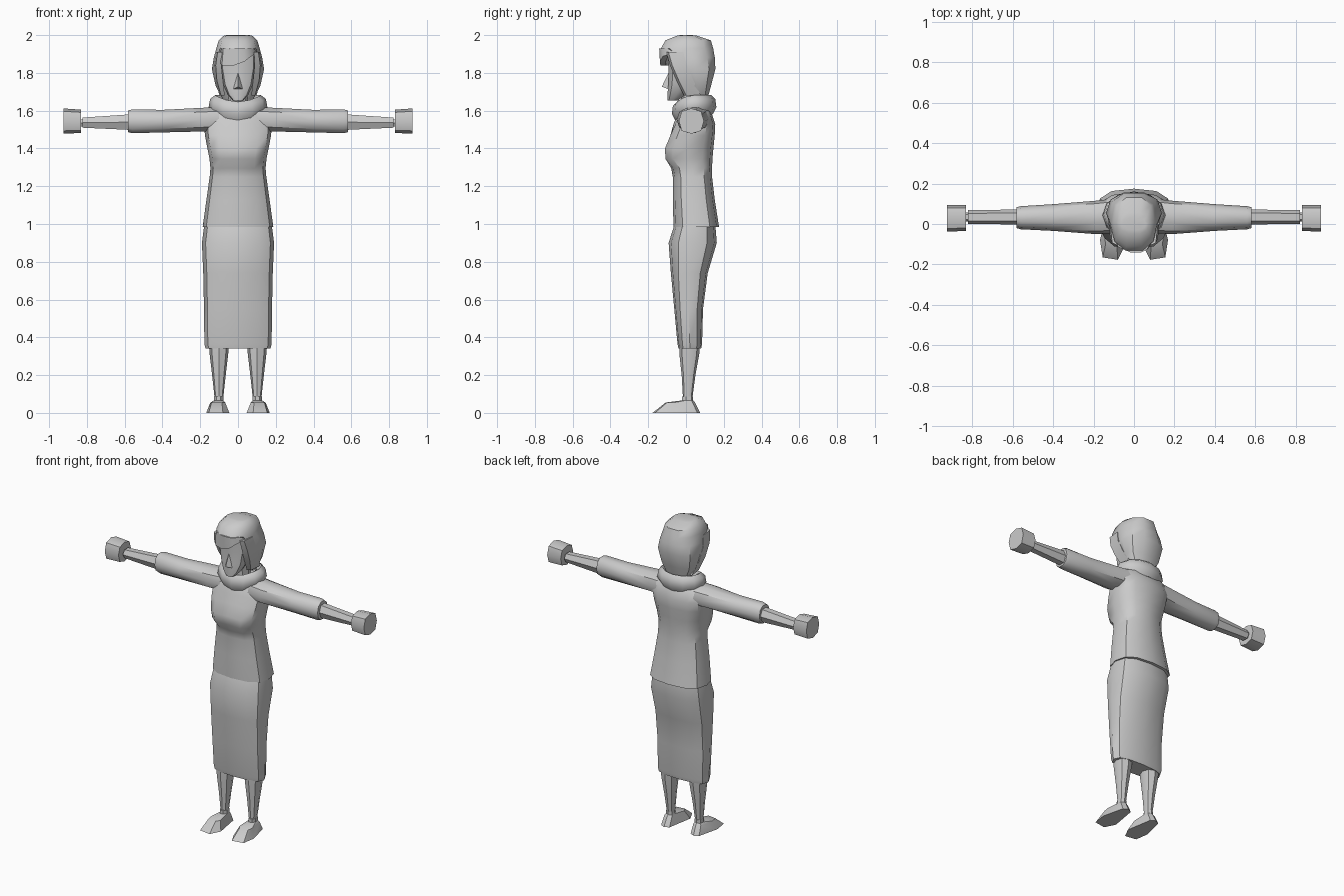
import bpy, bmesh, math

grey = bpy.data.materials.new("plain grey")
grey.diffuse_color = (0.6, 0.6, 0.6, 1)


def finish(name, bm, angle=40):
    bmesh.ops.recalc_face_normals(bm, faces=bm.faces)
    me = bpy.data.meshes.new(name)
    bm.to_mesh(me)
    bm.free()
    me.materials.append(grey)
    ob = bpy.data.objects.new(name, me)
    bpy.context.collection.objects.link(ob)
    bpy.ops.object.select_all(action='DESELECT')
    ob.select_set(True)
    bpy.context.view_layer.objects.active = ob
    if angle:
        bpy.ops.object.shade_smooth_by_angle(angle=math.radians(angle))
    return ob


def skin(bm, rings, closed=False):
    """Bridge rings of points with quads; cap the ends unless closed."""
    vs = [[bm.verts.new(p) for p in r] for r in rings]
    n = len(vs[0])
    for i in range(len(vs) - (0 if closed else 1)):
        a, b = vs[i], vs[(i + 1) % len(vs)]
        for k in range(n):
            bm.faces.new((a[k], a[(k + 1) % n], b[(k + 1) % n], b[k]))
    if not closed:
        bm.faces.new(vs[0])
        bm.faces.new(vs[-1])


def oval(u0, u1, v0, v1, n, e):
    """Rounded-box cross-section; e below 1 is boxier."""
    out = []
    for k in range(n):
        t = 2 * math.pi * k / n
        c, s = math.cos(t), math.sin(t)
        out.append(((u0 + u1) / 2 + (u1 - u0) / 2 * math.copysign(abs(c) ** e, c),
                    (v0 + v1) / 2 + (v1 - v0) / 2 * math.copysign(abs(s) ** e, s)))
    return out


def loft_z(name, rings, n=12, e=0.8, x=0, tweak=None, angle=40):
    """Rings are (z, half width, front y, back y)."""
    bm = bmesh.new()
    skin(bm, [[(u, v, z) for u, v in oval(x - w, x + w, y0, y1, n, e)] for z, w, y0, y1 in rings])
    if tweak:
        for v in bm.verts:
            tweak(v.co)
    return finish(name, bm, angle)


def loft_x(name, rings, side, n=8, e=0.9, angle=40):
    """Rings are (x, front y, back y, low z, high z)."""
    bm = bmesh.new()
    skin(bm, [[(side * x, u, v) for u, v in oval(y0, y1, z0, z1, n, e)] for x, y0, y1, z0, z1 in rings])
    return finish(name, bm, angle)


# Skirt
loft_z("skirt", [(0.34, 0.172, -0.04, 0.08), (0.365, 0.178, -0.045, 0.085), (0.55, 0.18, -0.062, 0.09),
                 (0.74, 0.184, -0.08, 0.115), (0.90, 0.191, -0.092, 0.163), (1.0, 0.178, -0.06, 0.155)], e=0.75)


# Jacket, with a shallow valley down the middle of the chest
def chest_valley(co):
    if 1.32 < co.z < 1.5 and abs(co.x) < 0.01 and co.y < 0:
        co.y += 0.018


loft_z("jacket", [(0.985, 0.187, -0.066, 0.175), (1.13, 0.167, -0.07, 0.152), (1.25, 0.15, -0.07, 0.138),
                  (1.295, 0.146, -0.078, 0.138), (1.345, 0.151, -0.122, 0.14), (1.40, 0.162, -0.125, 0.145),
                  (1.47, 0.175, -0.095, 0.152), (1.53, 0.18, -0.066, 0.155), (1.59, 0.172, -0.04, 0.135),
                  (1.625, 0.12, -0.02, 0.11)], e=0.75, tweak=chest_valley)

# Cowl collar: a loop that sags at the front
bm = bmesh.new()
rings = []
for k in range(12):
    a = 2 * math.pi * k / 12
    c, s = math.cos(a), math.sin(a)
    drop = 0.035 * max(0, -s) ** 2
    rings.append([(c * r * 1.32, 0.043 + s * r, z - drop) for r, z in
                  ((0.068, 1.66), (0.092, 1.682), (0.112, 1.662), (0.118, 1.618), (0.098, 1.58), (0.06, 1.58))])
skin(bm, rings, closed=True)
finish("collar", bm, 50)

# Neck
loft_z("neck", [(1.55, 0.055, -0.02, 0.1), (1.74, 0.05, -0.03, 0.08)], n=8, e=1)

# Face
loft_z("face", [(1.655, 0.028, -0.1, -0.04), (1.685, 0.055, -0.1, 0.0), (1.74, 0.08, -0.096, 0.04),
                (1.82, 0.095, -0.095, 0.06), (1.90, 0.098, -0.1, 0.06)], n=10, e=0.75)

# Nose
bm = bmesh.new()
p = [bm.verts.new(c) for c in ((0, -0.088, 1.81), (0, -0.128, 1.727), (-0.03, -0.088, 1.712), (0.03, -0.088, 1.712))]
for f in ((0, 1, 2), (0, 3, 1), (1, 3, 2), (0, 2, 3)):
    bm.faces.new([p[i] for i in f])
finish("nose", bm, 0)

# Hair, its front edge sloping back towards the nape
loft_z("hair", [(1.66, 0.08, 0.02, 0.115), (1.73, 0.118, -0.01, 0.135), (1.82, 0.138, -0.05, 0.16),
                (1.88, 0.128, -0.09, 0.158), (1.93, 0.115, -0.138, 0.15), (1.972, 0.102, -0.115, 0.137),
                (1.997, 0.075, -0.05, 0.06), (2.0, 0.06, -0.03, 0.03)], n=10, e=0.85)

# Side locks framing the face
for s, label in ((1, "left"), (-1, "right")):
    bm = bmesh.new()
    skin(bm, [[(s * x, y, z) for x, y in ((xi, yf), (xo, yf + 0.012), (xo + 0.008, yf + 0.09), (xi, yf + 0.09))]
              for z, xi, xo, yf in ((1.68, 0.07, 0.09, -0.01), (1.76, 0.08, 0.112, -0.05),
                                    (1.84, 0.088, 0.118, -0.085), (1.91, 0.085, 0.108, -0.105))])
    finish(label + "_hair_lock", bm)

# Fringe swept across the forehead
bm = bmesh.new()
edge = [(-0.1, 1.86, -0.07), (-0.085, 1.838, -0.11), (-0.02, 1.84, -0.136), (0.035, 1.86, -0.138),
        (0.07, 1.888, -0.122), (0.1, 1.905, -0.075)]
skin(bm, [[(x, y, z), (x * 0.92, y - 0.004, 1.93), (x * 0.92, y + 0.05, 1.93), (x, y + 0.03, z)]
          for x, z, y in edge])
finish("fringe", bm)

for s, label in ((1, "left"), (-1, "right")):
    # Sleeve, forearm and wrist
    loft_x(label + "_sleeve", [(0.1, -0.045, 0.125, 1.49, 1.622), (0.19, -0.05, 0.115, 1.487, 1.618),
                               (0.40, -0.034, 0.098, 1.482, 1.607), (0.56, -0.026, 0.088, 1.478, 1.61),
                               (0.582, -0.02, 0.083, 1.484, 1.603)], s, n=10)
    loft_x(label + "_forearm", [(0.56, -0.002, 0.072, 1.492, 1.587), (0.822, 0.0, 0.068, 1.506, 1.567)], s, n=6)
    loft_x(label + "_wrist", [(0.81, 0.012, 0.056, 1.514, 1.556), (0.85, 0.012, 0.056, 1.514, 1.556)], s, n=6)
    # Fist
    loft_x(label + "_hand", [(0.83, -0.034, 0.093, 1.482, 1.605), (0.925, -0.038, 0.095, 1.478, 1.612)],
           s, n=8, e=0.75)
    # Leg
    loft_z(label + "_leg", [(0.08, 0.023, -0.016, 0.034), (0.2, 0.036, -0.023, 0.05),
                            (0.31, 0.049, -0.035, 0.07), (0.42, 0.058, -0.036, 0.077)], n=8, e=0.9, x=s * 0.101)
    # Shoe: sole outline, upper, and ankle opening
    bm = bmesh.new()
    sole = [(0.08, -0.177), (0.155, -0.165), (0.168, -0.08), (0.135, 0.06), (0.105, 0.075), (0.075, 0.06), (0.046, -0.11)]
    upper = [(0.085, -0.108), (0.14, -0.1), (0.146, -0.06), (0.13, 0.035), (0.103, 0.048), (0.077, 0.035), (0.068, -0.08)]
    ankle = [(0.092, -0.022), (0.114, -0.022), (0.126, 0.0), (0.122, 0.028), (0.102, 0.037), (0.082, 0.028), (0.077, 0.0)]
    skin(bm, [[(s * x, y, z) for x, y in o] for o, z in
              ((sole, 0.0), (upper, 0.055), (ankle, 0.066), (ankle, 0.088))])
    finish(label + "_shoe", bm, 35)
